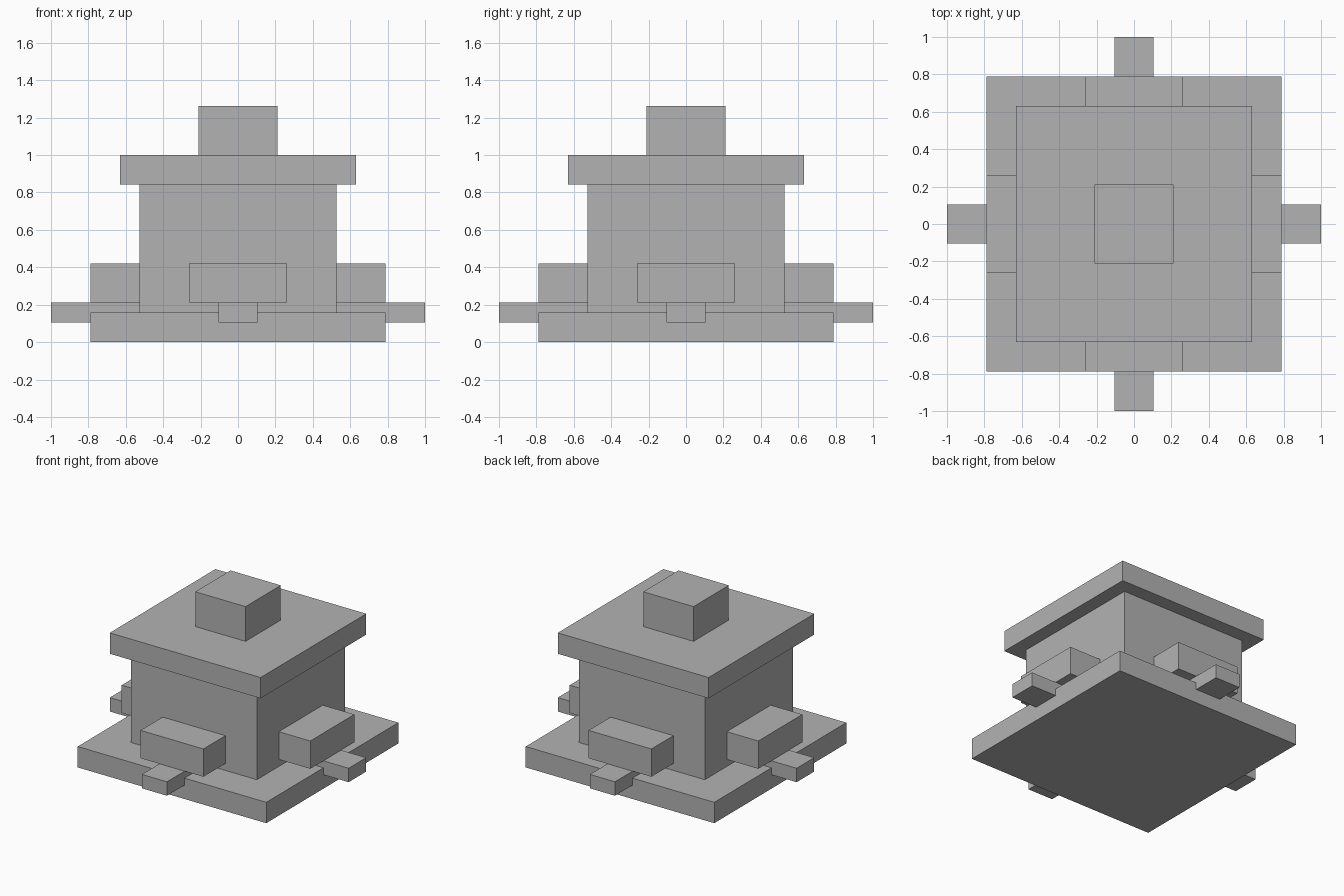
import bpy
import bmesh
from math import pi
from mathutils import Matrix, Vector

if "Cube" in bpy.data.objects:
    bpy.data.objects.remove(bpy.data.objects["Cube"])

U = 2 / 19  # module: the whole model is 19 modules wide

gray = bpy.data.materials.new("plain_gray")
gray.diffuse_color = (0.45, 0.45, 0.45, 1)
gray.use_nodes = True
gray.node_tree.nodes["Principled BSDF"].inputs["Base Color"].default_value = gray.diffuse_color


def box(name, x, y, z, turn=0):
    """Box from (min, max) ranges in modules, turned about the z axis."""
    size = [(b - a) * U for a, b in (x, y, z)]
    mid = Vector([(a + b) / 2 * U for a, b in (x, y, z)])
    bm = bmesh.new()
    bmesh.ops.create_cube(bm, size=1)
    bm.transform(Matrix.Rotation(turn, 4, 'Z') @ Matrix.Translation(mid)
                 @ Matrix.Diagonal((*size, 1)))
    mesh = bpy.data.meshes.new(name)
    bm.to_mesh(mesh)
    bm.free()
    mesh.materials.append(gray)
    obj = bpy.data.objects.new(name, mesh)
    bpy.context.collection.objects.link(obj)


def square(name, half, z):
    box(name, (-half, half), (-half, half), z)


# Central stack
square("base_slab", 7.5, (0, 1.5))
square("body", 5, (1.5, 8))
square("top_slab", 6, (8, 9.5))
square("top_block", 2, (9.5, 12))

# A ledge block on each side, resting on a projecting bar
for i, side in enumerate(("front", "right", "back", "left")):
    box(side + "_ledge", (-2.5, 2.5), (-7.5, -5), (2, 4), i * pi / 2)
    box(side + "_bar", (-1, 1), (-9.5, -5), (1, 2), i * pi / 2)
